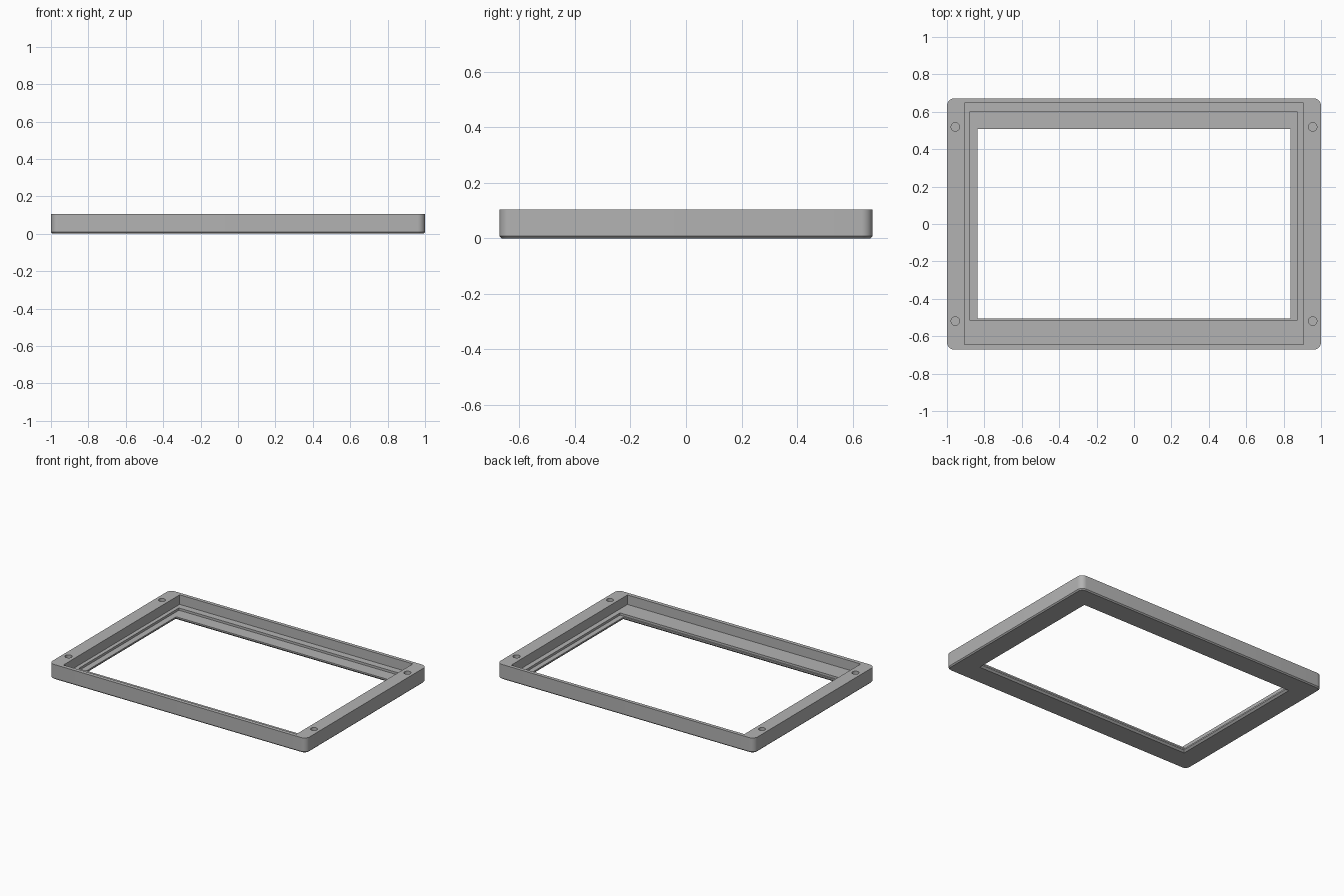
import bpy, bmesh, math

if "Cube" in bpy.data.objects:
    bpy.data.objects.remove(bpy.data.objects["Cube"])

H = 0.105           # frame height
RIM = 0.008         # bottom edge bevel

grey = bpy.data.materials.new("plain_grey")
grey.diffuse_color = (0.45, 0.45, 0.45, 1)
grey.use_nodes = True
grey.node_tree.nodes["Principled BSDF"].inputs["Base Color"].default_value = grey.diffuse_color


def loft(name, loops):
    """Closed solid through point loops of equal length, bottom to top."""
    bm = bmesh.new()
    rings = [[bm.verts.new(p) for p in loop] for loop in loops]
    n = len(rings[0])
    for a, b in zip(rings, rings[1:]):
        for i in range(n):
            j = (i + 1) % n
            bm.faces.new((a[i], a[j], b[j], b[i]))
    bm.faces.new(rings[0][::-1])
    bm.faces.new(rings[-1])
    me = bpy.data.meshes.new(name)
    bm.to_mesh(me)
    bm.free()
    ob = bpy.data.objects.new(name, me)
    bpy.context.collection.objects.link(ob)
    me.materials.append(grey)
    return ob


def rect(x0, x1, y0, y1, z):
    return [(x0, y0, z), (x1, y0, z), (x1, y1, z), (x0, y1, z)]


def rounded(hx, hy, r, z, steps=8):
    pts = []
    for k, (sx, sy) in enumerate([(1, 1), (-1, 1), (-1, -1), (1, -1)]):
        for i in range(steps + 1):
            a = math.pi / 2 * (k + i / steps)
            pts.append((sx * (hx - r) + r * math.cos(a),
                        sy * (hy - r) + r * math.sin(a), z))
    return pts


def circle(cx, cy, r, z, n=20):
    return [(cx + r * math.cos(2 * math.pi * i / n),
             cy + r * math.sin(2 * math.pi * i / n), z) for i in range(n)]


# Frame body with rounded corners and a bevelled bottom edge
frame = loft("bezel_frame", [
    rounded(1 - RIM, 0.672 - RIM, 0.04 - RIM, 0),
    rounded(1, 0.672, 0.04, RIM),
    rounded(1, 0.672, 0.04, H)])

cutters = []
# Upper recess and the shallower inner step
for name, box, z in [("upper_recess", (-0.907, 0.907, -0.645, 0.647), 0.038),
                     ("inner_step", (-0.88, 0.873, -0.514, 0.60), 0.022)]:
    cutters.append(loft(name, [rect(*box, z), rect(*box, 0.2)]))

# Window opening, flared at the underside
x, y0, y1 = 0.838, -0.504, 0.509
flare = [(0.022, -0.01), (0.012, 0.0), (0, 0.012), (0, 0.2)]
cutters.append(loft("window_opening", [
    rect(-x - f, x + f, y0 - f, y1 + f, z) for f, z in flare]))

# Blind screw holes in the side rails
for sx in (-1, 1):
    for sy in (-1, 1):
        cutters.append(loft("screw_hole", [
            circle(sx * 0.955, sy * 0.519, 0.023, z) for z in (0.035, 0.2)]))

# Cut everything, then discard the cutters
for c in cutters:
    m = frame.modifiers.new(c.name, 'BOOLEAN')
    m.operation = 'DIFFERENCE'
    m.solver = 'EXACT'
    m.object = c
    c.hide_render = True
bpy.context.view_layer.objects.active = frame
frame.select_set(True)
for m in list(frame.modifiers):
    bpy.ops.object.modifier_apply(modifier=m.name)
for c in cutters:
    bpy.data.objects.remove(c)
bpy.ops.object.shade_smooth_by_angle(angle=math.radians(30))
